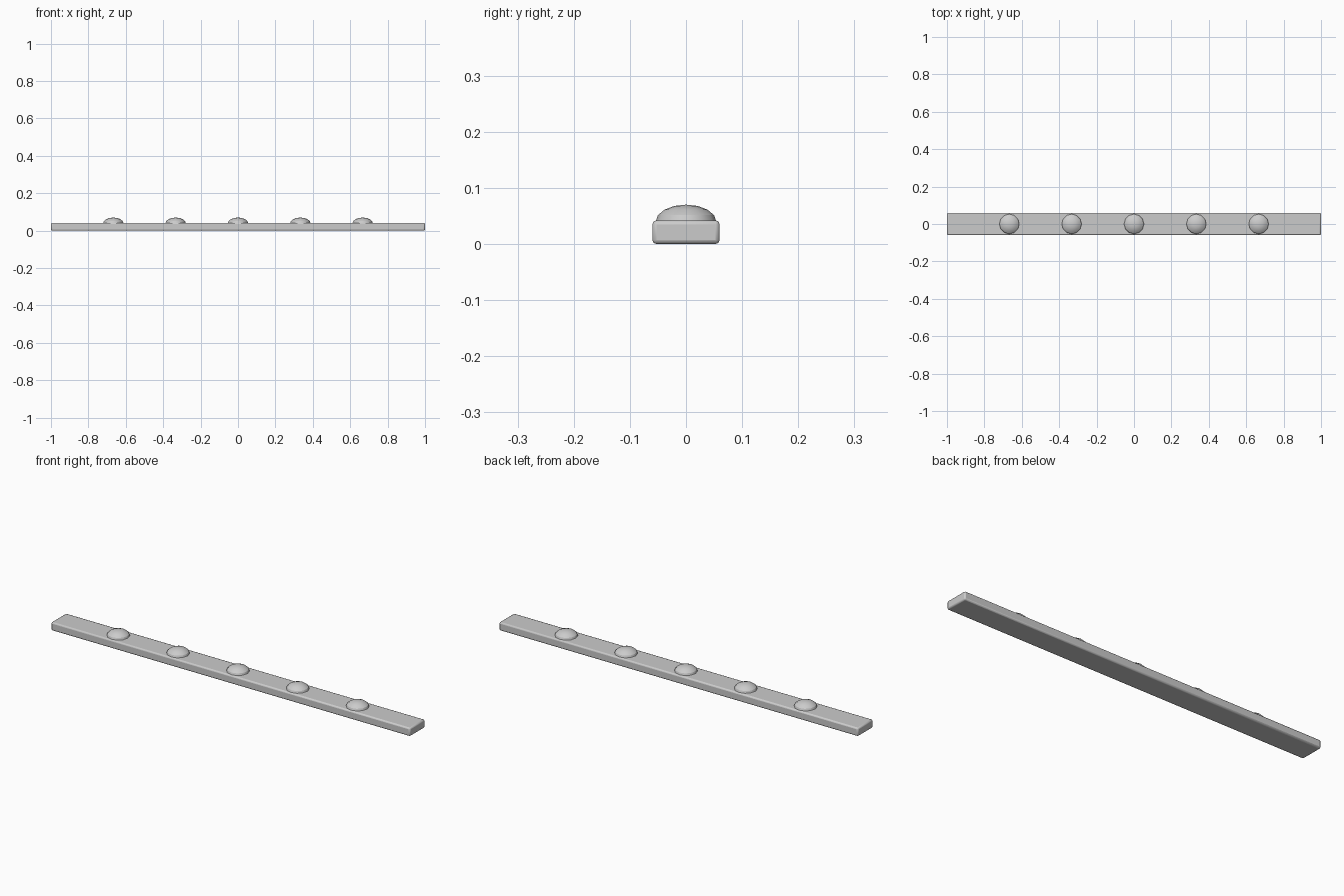
import bpy, bmesh
from mathutils import Matrix

if "Cube" in bpy.data.objects:
    bpy.data.objects.remove(bpy.data.objects["Cube"])

# Long flat strip with softened edges
bpy.ops.mesh.primitive_cube_add(size=1, location=(0, 0, 0.021))
strip = bpy.context.object
strip.name = "strip"
strip.scale = (2, 0.12, 0.042)
bpy.ops.object.transform_apply(location=False, rotation=False, scale=True)
bevel = strip.modifiers.new("edge_bevel", 'BEVEL')
bevel.width = 0.007
bevel.segments = 2
bpy.ops.object.shade_smooth_by_angle()

# Five flattened round studs, half sunk into the strip
for i in range(5):
    bpy.ops.mesh.primitive_uv_sphere_add(segments=12, ring_count=8, radius=1,
                                         location=((i - 2) / 3, 0, 0.04))
    stud = bpy.context.object
    stud.name = f"stud_{i + 1}"
    stud.scale = (0.054, 0.054, 0.03)
    bpy.ops.object.transform_apply(location=False, rotation=False, scale=True)
    bpy.ops.object.shade_smooth_by_angle()
